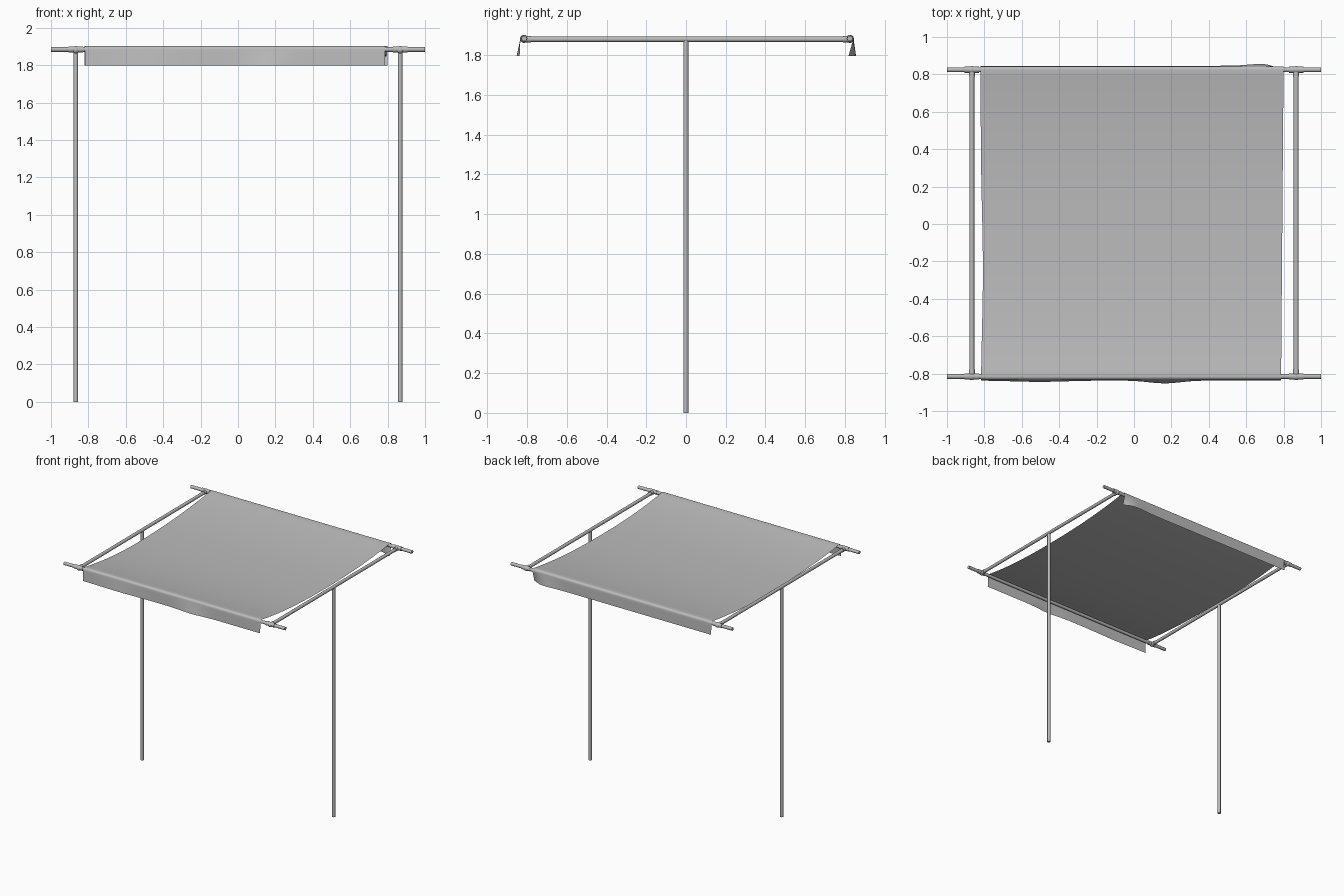
import bpy, bmesh, math
from mathutils import Vector

cube = bpy.data.objects.get("Cube")
if cube:
    bpy.data.objects.remove(cube, do_unlink=True)

grey = bpy.data.materials.new("mid grey")
grey.use_nodes = True
colour = (0.5, 0.5, 0.5, 1)
grey.diffuse_color = colour
grey.node_tree.nodes["Principled BSDF"].inputs["Base Color"].default_value = colour

FRONT, BACK, SIDE = -0.815, 0.825, 0.867   # rail positions
RAIL_Z, RAIL_R = 1.884, 0.013


def finish(obj, name):
    obj.name = obj.data.name = name
    obj.data.materials.append(grey)
    bpy.ops.object.select_all(action='DESELECT')
    obj.select_set(True)
    bpy.context.view_layer.objects.active = obj
    bpy.ops.object.shade_smooth_by_angle(angle=math.radians(40))


def tube(name, start, end, radius):
    a, b = Vector(start), Vector(end)
    bpy.ops.mesh.primitive_cylinder_add(
        vertices=20, radius=radius, depth=(b - a).length, location=(a + b) / 2,
        rotation=(b - a).to_track_quat('Z', 'Y').to_euler())
    finish(bpy.context.object, name)


# Long rails that carry the cloth
for end, y in (("front", FRONT), ("back", BACK)):
    tube(end + "_rail", (-1, y, RAIL_Z), (1, y, RAIL_Z), RAIL_R)

# Side rails, posts and pipe fittings
for side, s in (("left", 1), ("right", -1)):
    x = s * SIDE
    tube(side + "_side_rail", (x, FRONT, RAIL_Z - 0.004), (x, BACK, RAIL_Z - 0.004), RAIL_R)
    tube(side + "_post", (x, 0, 0), (x, 0, RAIL_Z - 0.006), 0.0125)
    for end, y, inward in (("front", FRONT, 1), ("back", BACK, -1)):
        tag = f"{end}_{side}_fitting"
        tube(tag + "_sleeve", (x - 0.038, y, RAIL_Z), (x + 0.038, y, RAIL_Z), 0.0165)
        tube(tag + "_socket", (x, y, RAIL_Z - 0.003), (x, y + inward * 0.036, RAIL_Z - 0.003), 0.0165)
        bpy.ops.mesh.primitive_uv_sphere_add(segments=20, ring_count=12, radius=0.02,
                                             location=(x, y, RAIL_Z - 0.002))
        finish(bpy.context.object, tag + "_ball")


def bump(value, centre, width):
    return math.exp(-((value - centre) / width) ** 2)


def hem(rail_y, out, flare, steps=6):
    """Flap from its free edge up to and over the rail."""
    points = []
    r = RAIL_R + 0.005
    for i in range(steps):
        t = 1 - i / steps
        points.append((rail_y + out * (r + flare * t), RAIL_Z - 0.087 * t, t))
    for i in range(steps):
        a = math.pi / 2 * i / (steps - 1)
        points.append((rail_y + out * r * math.cos(a), RAIL_Z + r * math.sin(a), 0))
    return points


def profile(x):
    """Cross-section of the cloth at x, front hem to back hem."""
    front = hem(FRONT, -1, 0.004 + 0.015 * bump(x, 0.17, 0.12) + 0.007 * bump(x, -0.5, 0.2))
    back_flare = 0.003 + 0.01 * bump(x, 0.68, 0.1) - 0.035 * bump(x, 0.82, 0.07)
    back = hem(BACK, 1, back_flare)
    middle = []
    top = RAIL_Z + RAIL_R + 0.005
    for i in range(1, 40):
        t = i / 40
        u = 2 * t ** 0.96 - 1
        sag = 0.055 * (1 - abs(u) ** 2.3)
        middle.append((FRONT + (BACK - FRONT) * t, top - sag, 0))
    return front + middle + back[::-1]


# Sagging cloth draped over both long rails
bm = bmesh.new()
columns = 64
previous = None
for c in range(columns + 1):
    t = c / columns
    row = []
    for y, z, _ in profile(-0.815 + 1.61 * t):
        left_edge = -0.82 + 0.012 * bump(y, -0.25, 0.45)
        right_edge = 0.793 + 0.008 * y
        row.append(bm.verts.new((left_edge + (right_edge - left_edge) * t, y, z)))
    if previous:
        for i in range(len(row) - 1):
            bm.faces.new((previous[i], row[i], row[i + 1], previous[i + 1]))
    previous = row
mesh = bpy.data.meshes.new("canopy_cloth")
bm.to_mesh(mesh)
bm.free()
cloth = bpy.data.objects.new("canopy_cloth", mesh)
bpy.context.collection.objects.link(cloth)
finish(cloth, "canopy_cloth")
